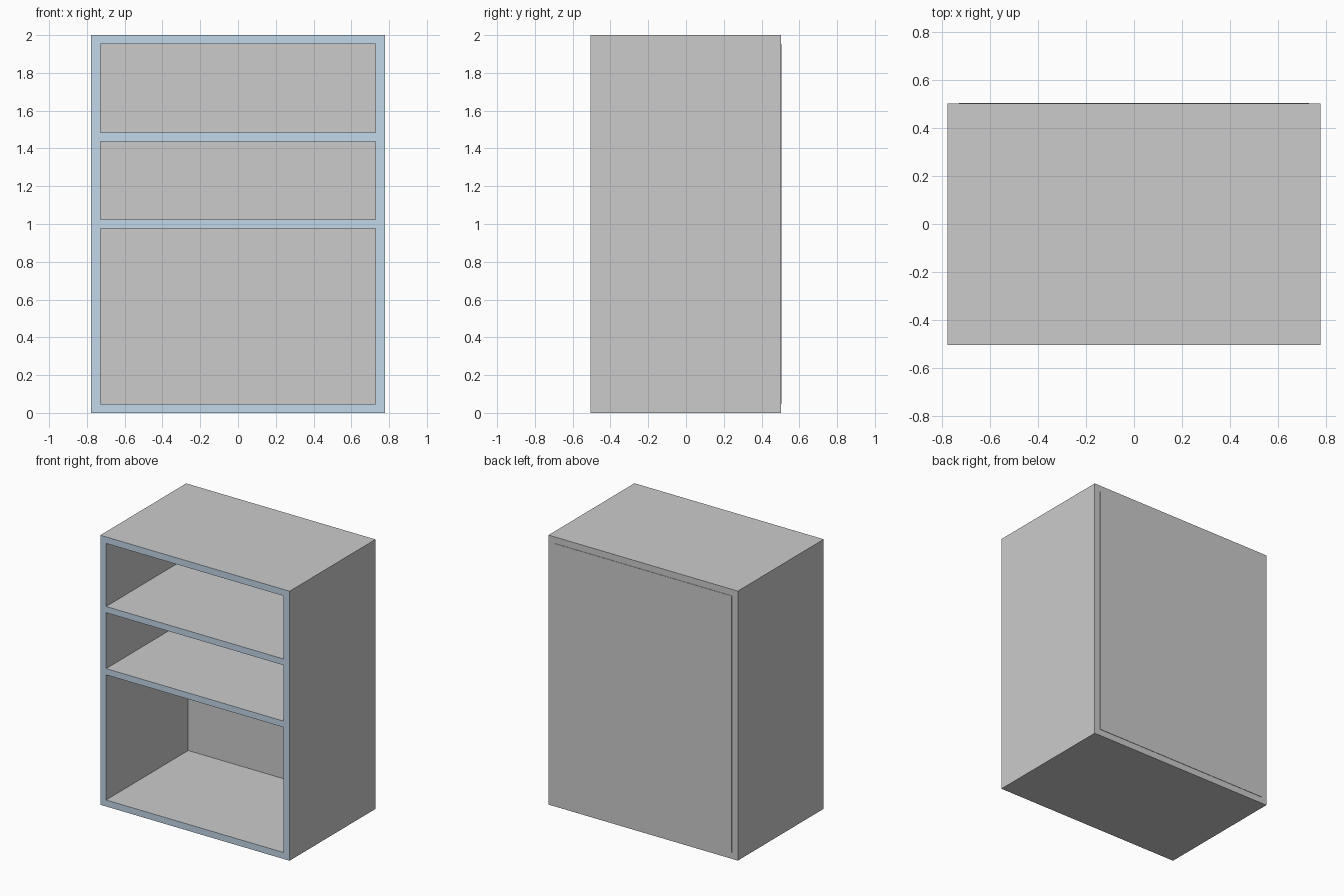
import bpy, bmesh

if "Cube" in bpy.data.objects:
    bpy.data.objects.remove(bpy.data.objects["Cube"])

W, H = 0.777, 2.0              # half width, height
FRONT, BACK = -0.505, 0.502    # front face and rear edge of the carcass
T, BAND = 0.048, 0.003         # board and edge band thickness
INNER = W - T
Y0 = FRONT + BAND

blue = bpy.data.materials.new("edge_band_blue")
blue.diffuse_color = (0.54, 0.68, 0.82, 1)
blue.use_nodes = True
blue.node_tree.nodes["Principled BSDF"].inputs["Base Color"].default_value = blue.diffuse_color


def box(name, x, y, z, mat=None):
    bm = bmesh.new()
    bmesh.ops.create_cube(bm, size=1)
    for v in bm.verts:
        v.co = [r[0] if c < 0 else r[1] for c, r in zip(v.co, (x, y, z))]
    mesh = bpy.data.meshes.new(name)
    bm.to_mesh(mesh)
    bm.free()
    ob = bpy.data.objects.new(name, mesh)
    bpy.context.collection.objects.link(ob)
    if mat:
        mesh.materials.append(mat)
    return ob


def board(name, x, y_end, z):
    # Grey board with a thin blue band on its front edge
    box(name, x, (Y0, y_end), z)
    box(name + "_edge_band", x, (FRONT, Y0), z, blue)


# Full-height sides
board("left_side", (-W, -INNER), BACK, (0, H))
board("right_side", (INNER, W), BACK, (0, H))

# Top and bottom between the sides
span = (-INNER, INNER)
board("bottom_panel", span, BACK, (0, T))
board("top_panel", span, BACK, (H - T, H))

# Back panel set into the frame, standing slightly proud at the rear
panel_y = BACK + BAND - T
box("back_panel", span, (panel_y, BACK + BAND), (T, H - T))

# Two fixed shelves
for name, z in (("lower_shelf", 1.0), ("upper_shelf", 1.461)):
    board(name, span, panel_y, (z - 0.023, z + 0.023))
